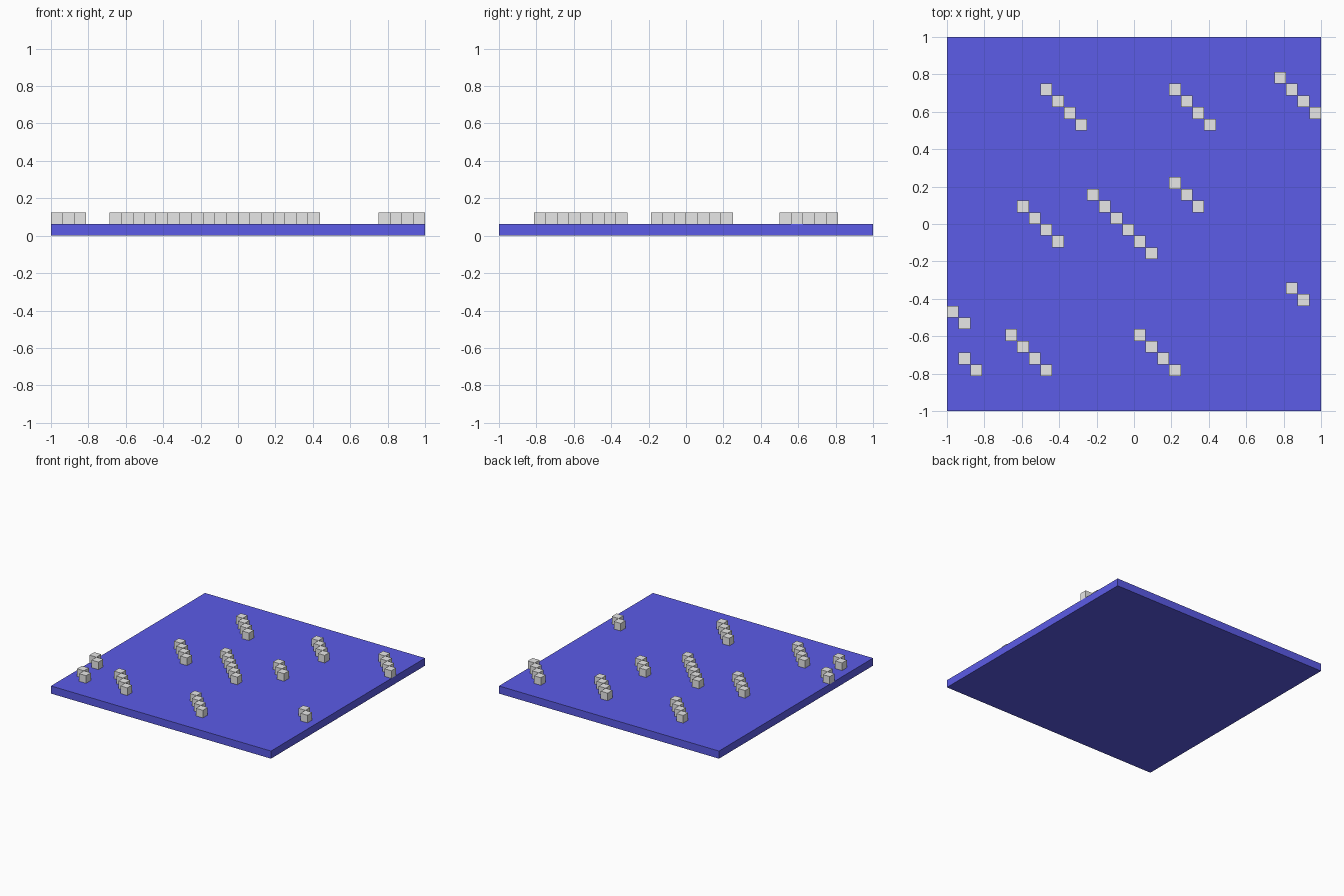
import bpy, bmesh
from mathutils import Matrix, Vector

if "Cube" in bpy.data.objects:
    bpy.data.objects.remove(bpy.data.objects["Cube"])

CELL = 2 / 32  # the model sits on a 32 x 32 grid


def material(name, rgb):
    m = bpy.data.materials.new(name)
    m.diffuse_color = (*rgb, 1)
    m.use_nodes = True
    m.node_tree.nodes["Principled BSDF"].inputs["Base Color"].default_value = m.diffuse_color
    return m


def add_box(bm, center, size):
    mat = Matrix.Translation(center) @ Matrix.Diagonal((*size, 1))
    return bmesh.ops.create_cube(bm, size=1, matrix=mat)["verts"]


def finish(bm, name, mat):
    mesh = bpy.data.meshes.new(name)
    bm.to_mesh(mesh)
    bm.free()
    mesh.materials.append(mat)
    obj = bpy.data.objects.new(name, mesh)
    bpy.context.collection.objects.link(obj)


blue = material("water_blue", (0.133, 0.133, 1.0))
white = material("pale_grey", (0.855, 0.855, 0.855))

# Flat base slab
bm = bmesh.new()
add_box(bm, (0, 0, CELL / 2), (2, 2, CELL))
finish(bm, "base_slab", blue)

# Diagonal streaks of cubes: (column, row, count), stepping right and forward
STREAKS = [(8, 27, 4), (19, 27, 4), (28, 28, 4), (6, 17, 4), (12, 18, 6),
           (19, 19, 3), (29, 10, 2), (0, 8, 2), (1, 4, 2), (5, 6, 4), (16, 6, 4)]
for n, (col, row, count) in enumerate(STREAKS, 1):
    bm = bmesh.new()
    for k in range(count):
        center = Vector((-1 + (col + k + 0.5) * CELL,
                         -1 + (row - k + 0.5) * CELL, 1.5 * CELL))
        add_box(bm, center, (CELL, CELL, CELL))
    finish(bm, f"streak_{n}", white)
